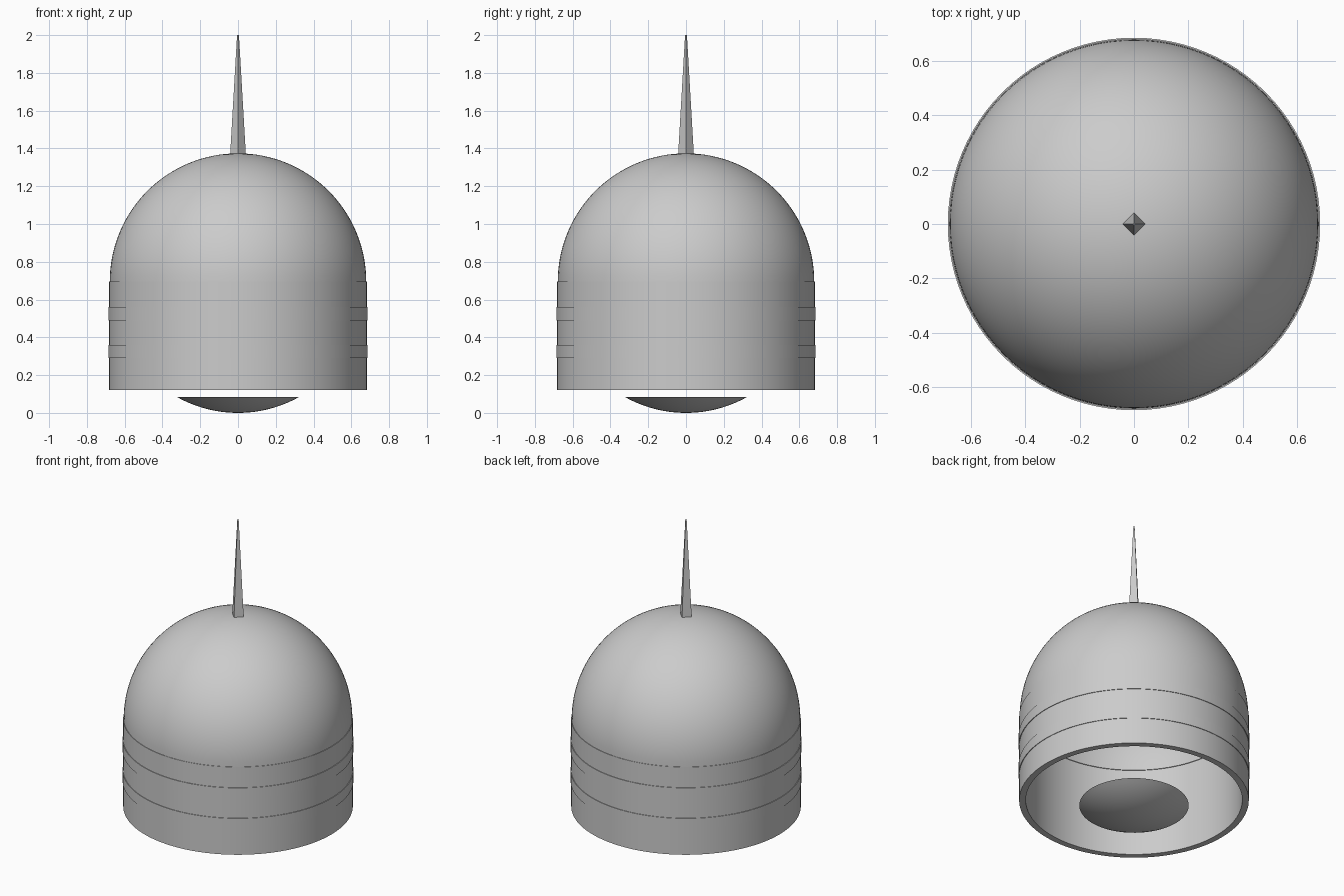
import bpy, bmesh, math

cube = bpy.data.objects.get("Cube")
if cube:
    bpy.data.objects.remove(cube, do_unlink=True)

grey = bpy.data.materials.new("plain_grey")
grey.use_nodes = True
colour = (0.6, 0.6, 0.6, 1)
grey.diffuse_color = colour
grey.node_tree.nodes["Principled BSDF"].inputs["Base Color"].default_value = colour


def lathe(name, profile, sides=96, closed=True, smooth=True):
    """Spin a (radius, height) profile about the z axis."""
    bm = bmesh.new()
    verts = [bm.verts.new((r, 0, z)) for r, z in profile]
    pairs = list(zip(verts, verts[1:]))
    if closed:
        pairs.append((verts[-1], verts[0]))
    edges = [bm.edges.new(p) for p in pairs]
    bmesh.ops.spin(bm, geom=verts + edges, cent=(0, 0, 0), axis=(0, 0, 1),
                   angle=math.tau, steps=sides, use_duplicate=False)
    bmesh.ops.remove_doubles(bm, verts=bm.verts, dist=1e-5)
    bmesh.ops.recalc_face_normals(bm, faces=bm.faces)
    mesh = bpy.data.meshes.new(name)
    bm.to_mesh(mesh)
    bm.free()
    mesh.materials.append(grey)
    obj = bpy.data.objects.new(name, mesh)
    bpy.context.collection.objects.link(obj)
    if smooth:
        bpy.ops.object.select_all(action='DESELECT')
        obj.select_set(True)
        bpy.context.view_layer.objects.active = obj
        bpy.ops.object.shade_smooth_by_angle(angle=math.radians(30))
    return obj


def arc(radius, centre, start, end, steps):
    """Points of a circular arc, angles in degrees from the horizontal."""
    angles = [math.radians(start + (end - start) * i / steps) for i in range(steps + 1)]
    return [(radius * math.cos(a), centre + radius * math.sin(a)) for a in angles]


OUTER, INNER, BOTTOM, SPRING = 0.682, 0.643, 0.12, 0.695

# Open-bottomed cylindrical wall
lathe("skirt_wall", [(INNER, BOTTOM), (OUTER, BOTTOM), (OUTER, SPRING), (INNER, SPRING)])

# Hollow dome, set in slightly from the wall
lathe("dome", arc(0.679, SPRING, 0, 90, 32) + arc(0.638, SPRING, 90, 0, 32))

# Two thin raised bands
for name, low in (("lower_band", 0.29), ("upper_band", 0.49)):
    lathe(name, [(0.67, low), (0.686, low), (0.686, low + 0.07), (0.67, low + 0.07)])

# Shallow lens below the opening
rim, depth = 0.325, 0.085
curve = (rim ** 2 + depth ** 2) / (2 * depth)
spread = math.degrees(math.asin(rim / curve))
lathe("bottom_lens", arc(curve, curve, -90, -90 + spread, 12) + [(0, depth)], closed=False)

# Four-sided tapering spike
lathe("spike", [(0, 1.36), (0.042, 1.36), (0.005, 2), (0, 2)], sides=4,
      closed=False, smooth=False)
